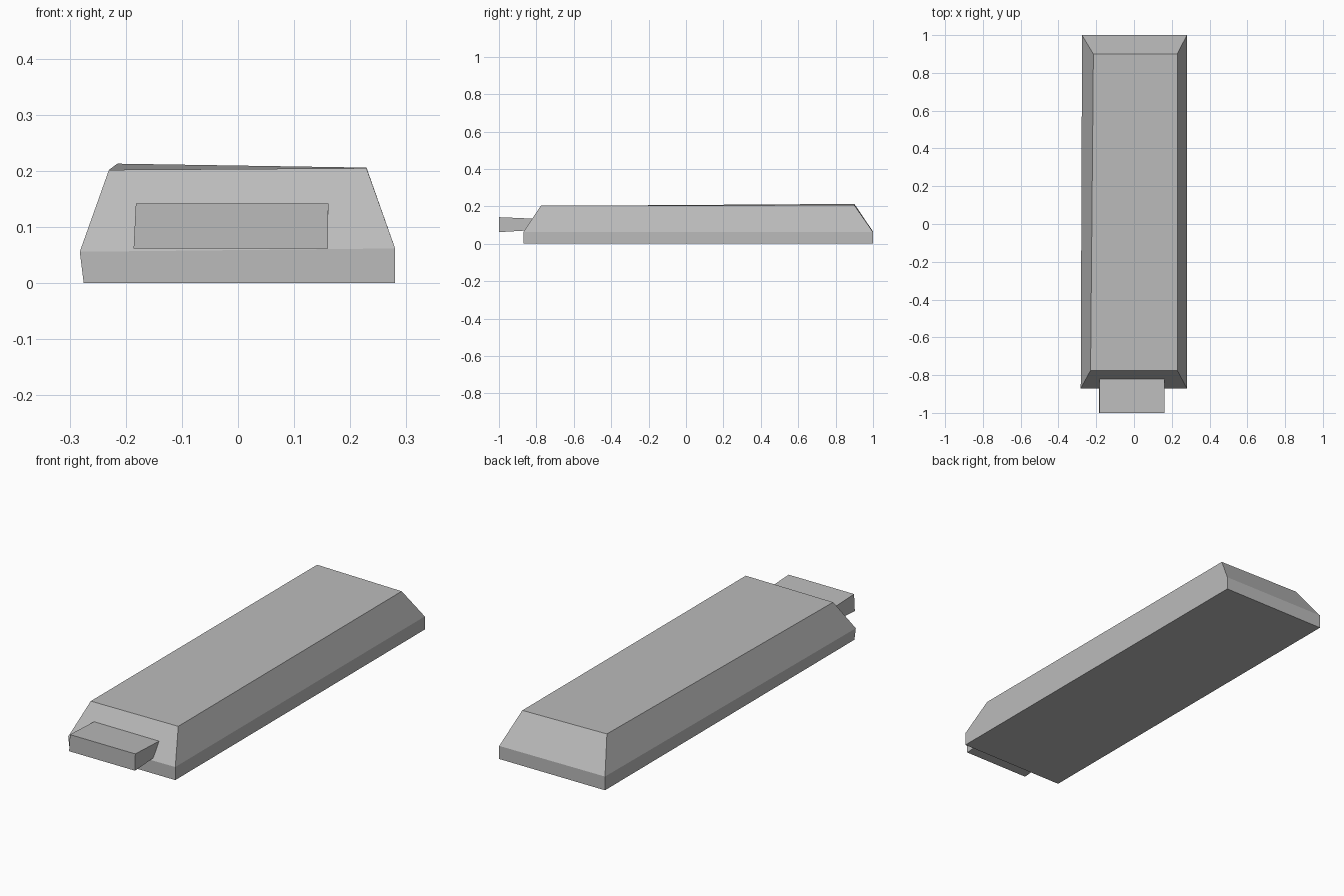
import bpy

if "Cube" in bpy.data.objects:
    bpy.data.objects.remove(bpy.data.objects["Cube"])

grey = bpy.data.materials.new("grey")
grey.diffuse_color = (0.5, 0.5, 0.5, 1)
grey.use_nodes = True
grey.node_tree.nodes["Principled BSDF"].inputs["Base Color"].default_value = grey.diffuse_color


def loft(name, rings):
    """Closed solid through four-cornered rings, bottom to top."""
    verts = [v for ring in rings for v in ring]
    faces = [(3, 2, 1, 0)]
    for r in range(len(rings) - 1):
        a = r * 4
        for i in range(4):
            j = (i + 1) % 4
            faces.append((a + i, a + j, a + 4 + j, a + 4 + i))
    n = len(verts)
    faces.append((n - 4, n - 3, n - 2, n - 1))
    mesh = bpy.data.meshes.new(name)
    mesh.from_pydata(verts, [], faces)
    mesh.materials.append(grey)
    obj = bpy.data.objects.new(name, mesh)
    bpy.context.collection.objects.link(obj)
    return obj


# Long slab: upright skirt below, bevelled sides up to a flat top
loft("body", [
    [(-0.275, -0.87, 0), (0.28, -0.87, 0), (0.28, 1, 0), (-0.275, 1, 0)],
    [(-0.282, -0.87, 0.056), (0.28, -0.87, 0.062), (0.28, 1, 0.062), (-0.275, 1, 0.065)],
    [(-0.23, -0.775, 0.202), (0.229, -0.775, 0.205), (0.229, 0.9, 0.206), (-0.215, 0.9, 0.213)],
])

# Tab sticking out of the front bevel
loft("front_tab", [
    [(-0.186, -1, 0.062), (0.16, -1, 0.062), (0.16, -0.865, 0.07), (-0.184, -0.865, 0.07)],
    [(-0.182, -1, 0.142), (0.161, -1, 0.142), (0.161, -0.815, 0.134), (-0.182, -0.815, 0.134)],
])
